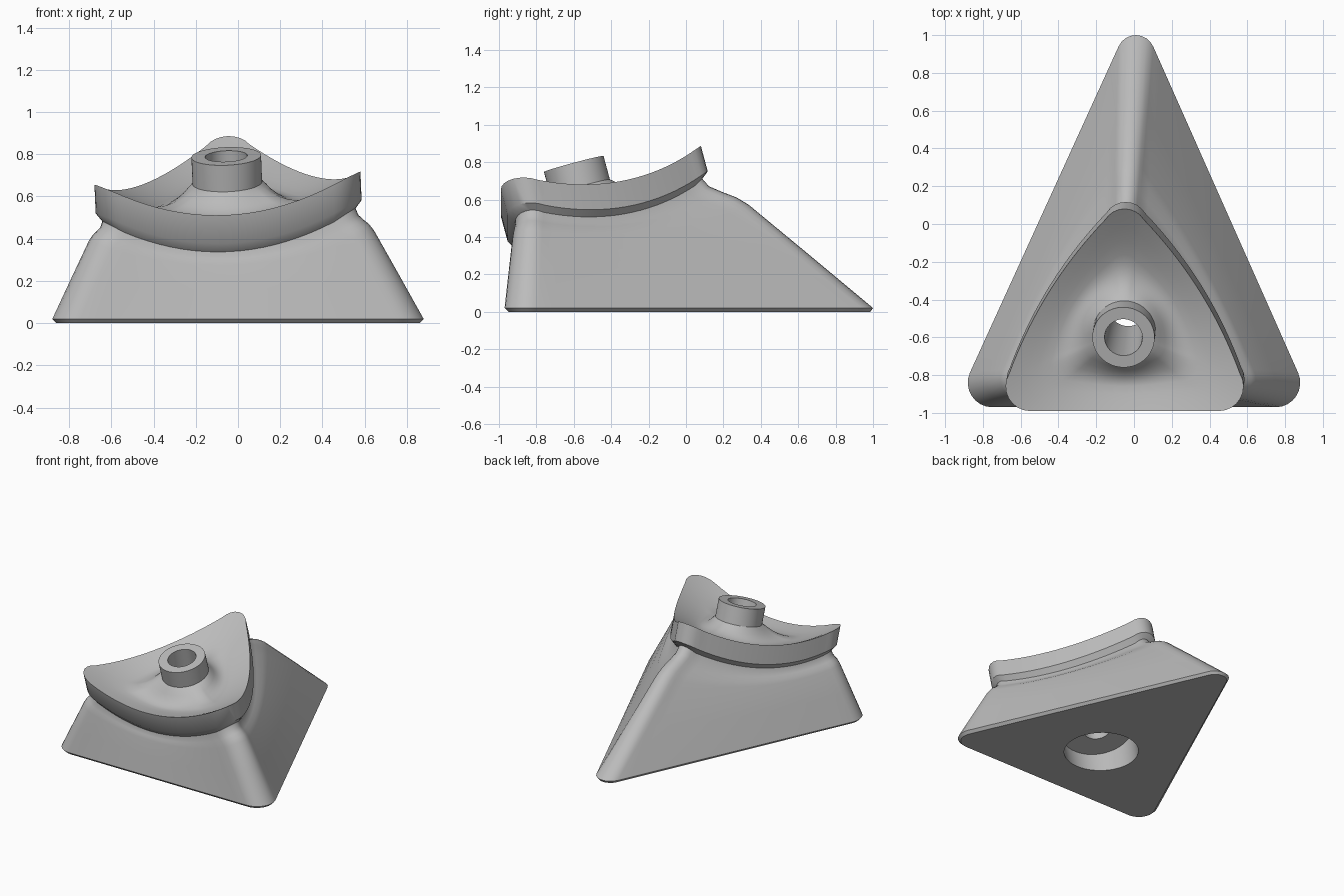
import bpy, bmesh, math
from mathutils import Vector

if "Cube" in bpy.data.objects:
    bpy.data.objects.remove(bpy.data.objects["Cube"])

grey = bpy.data.materials.new("plain grey")
grey.use_nodes = True
grey.diffuse_color = (0.5, 0.5, 0.5, 1)
grey.node_tree.nodes["Principled BSDF"].inputs["Base Color"].default_value = (0.5, 0.5, 0.5, 1)

# Tilted hub axis and its cross directions
HUB = Vector((-0.045, -0.53, 0.53))
AXIS = Vector((-0.04, -0.26, 0.965)).normalized()
ACROSS = Vector((1, 0, 0.04)).normalized()
ALONG = AXIS.cross(ACROSS).normalized()


def outline(centres, radii, bulge=0.0, side_steps=18, arc_steps=8):
    """Rounded triangle, anticlockwise, with optionally bowed rear sides."""
    pts = [Vector((*c, 0)) for c in centres]
    normals = []
    for i in range(3):
        d = (pts[(i + 1) % 3] - pts[i]).normalized()
        normals.append(Vector((d.y, -d.x, 0)))
    ring = []
    for i in range(3):
        j = (i + 1) % 3
        a = pts[i] + normals[i] * radii[i]
        b = pts[j] + normals[i] * radii[j]
        bow = bulge if i else 0.0
        for s in range(side_steps):
            t = s / side_steps
            ring.append(a.lerp(b, t) + normals[i] * bow * 4 * t * (1 - t))
        start = math.atan2(normals[i].y, normals[i].x)
        end = math.atan2(normals[j].y, normals[j].x)
        sweep = (end - start) % math.tau
        for s in range(arc_steps):
            q = start + sweep * s / arc_steps
            ring.append(pts[j] + Vector((math.cos(q), math.sin(q), 0)) * radii[j])
    return ring


def circle(guide, radius, height, on_floor=False):
    """Circle about the hub axis, its points lined up with a guide outline."""
    centre = HUB + AXIS * height
    ring = []
    for p in guide:
        q = math.atan2(p.y - centre.y, p.x - centre.x)
        v = centre + (ACROSS * math.cos(q) + ALONG * math.sin(q)) * radius
        if on_floor:
            v = v - AXIS * (v.z / AXIS.z)
        ring.append(v)
    return ring


def bowl(p):
    """Height of the tilted concave dish."""
    dx, dy = p.x + 0.06, p.y + 0.55
    return 0.535 + 0.26 * dy + 0.04 * dx + 0.47 * (dx * dx + dy * dy)


def skin(name, rings):
    """Bridge a stack of rings into one object."""
    bm = bmesh.new()
    rows = [[bm.verts.new(p) for p in ring] for ring in rings]
    n = len(rows[0])
    for a, b in zip(rows, rows[1:]):
        for i in range(n):
            j = (i + 1) % n
            bm.faces.new((a[i], b[i], b[j], a[j]))
    mesh = bpy.data.meshes.new(name)
    bm.to_mesh(mesh)
    bm.free()
    mesh.materials.append(grey)
    obj = bpy.data.objects.new(name, mesh)
    bpy.context.collection.objects.link(obj)
    bpy.ops.object.select_all(action='DESELECT')
    obj.select_set(True)
    bpy.context.view_layer.objects.active = obj
    bpy.ops.object.shade_smooth_by_angle(angle=math.radians(35))
    return obj


# Shared outlines
rim_corners = [(-0.55, -0.86), (0.45, -0.86), (-0.05, -0.04)]
rim_plan = outline(rim_corners, [0.13, 0.13, 0.12], 0.05)
rim_top = [Vector((p.x, p.y, bowl(p))) for p in rim_plan]
rim_low = [p - AXIS * 0.14 for p in rim_top]
neck_plan = outline(rim_corners, [0.10, 0.10, 0.08], 0.05)
neck = [Vector((p.x, p.y, bowl(q))) - AXIS * 0.18 for p, q in zip(neck_plan, rim_plan)]

# Dish: filleted up to the hub, concave to the rim, then a band around the edge
FILLET, LIFT = 0.5, 0.13
hub_foot = circle(rim_plan, 0.165, 0.14)
dish_rings = [hub_foot]
for s in (0.06, 0.13, 0.21, 0.3, 0.4, 0.5, 0.65, 0.8):
    ring = []
    for a, b in zip(hub_foot, rim_top):
        p = a.lerp(b, s)
        p.z = bowl(p) + LIFT * max(0, 1 - s / FILLET) ** 2
        ring.append(p)
    dish_rings.append(ring)
skin("dish", dish_rings + [rim_top, rim_low, neck])

# Hub: hollow tilted tube, bored down to the socket
skin("hub", [circle(rim_plan, 0.1, -0.33), circle(rim_plan, 0.1, 0.27),
             circle(rim_plan, 0.165, 0.27), hub_foot])

# Body: triangular skirt flaring to the floor, with a round socket underneath
base_corners = [(-0.75, -0.84), (0.75, -0.84), (0.01, 0.9)]
FOOT = 0.02
foot = outline(base_corners, [0.13, 0.13, 0.10])
floor = outline(base_corners, [0.11, 0.11, 0.085])
body_rings = [neck]
for inward, rise in ((0.96, 0.94), (0.88, 0.895), (0.8, 0.855), (0.73, 0.80), (0.4, 0.44), (0, 0)):
    ring = []
    for a, b in zip(foot, neck):
        p = a.lerp(b, inward)
        p.z = FOOT + (b.z - FOOT) * rise
        ring.append(p)
    body_rings.append(ring)
body_rings += [floor, circle(floor, 0.26, -0.55, True),
               circle(floor, 0.26, -0.33), circle(floor, 0.1, -0.33)]
skin("body", body_rings)
